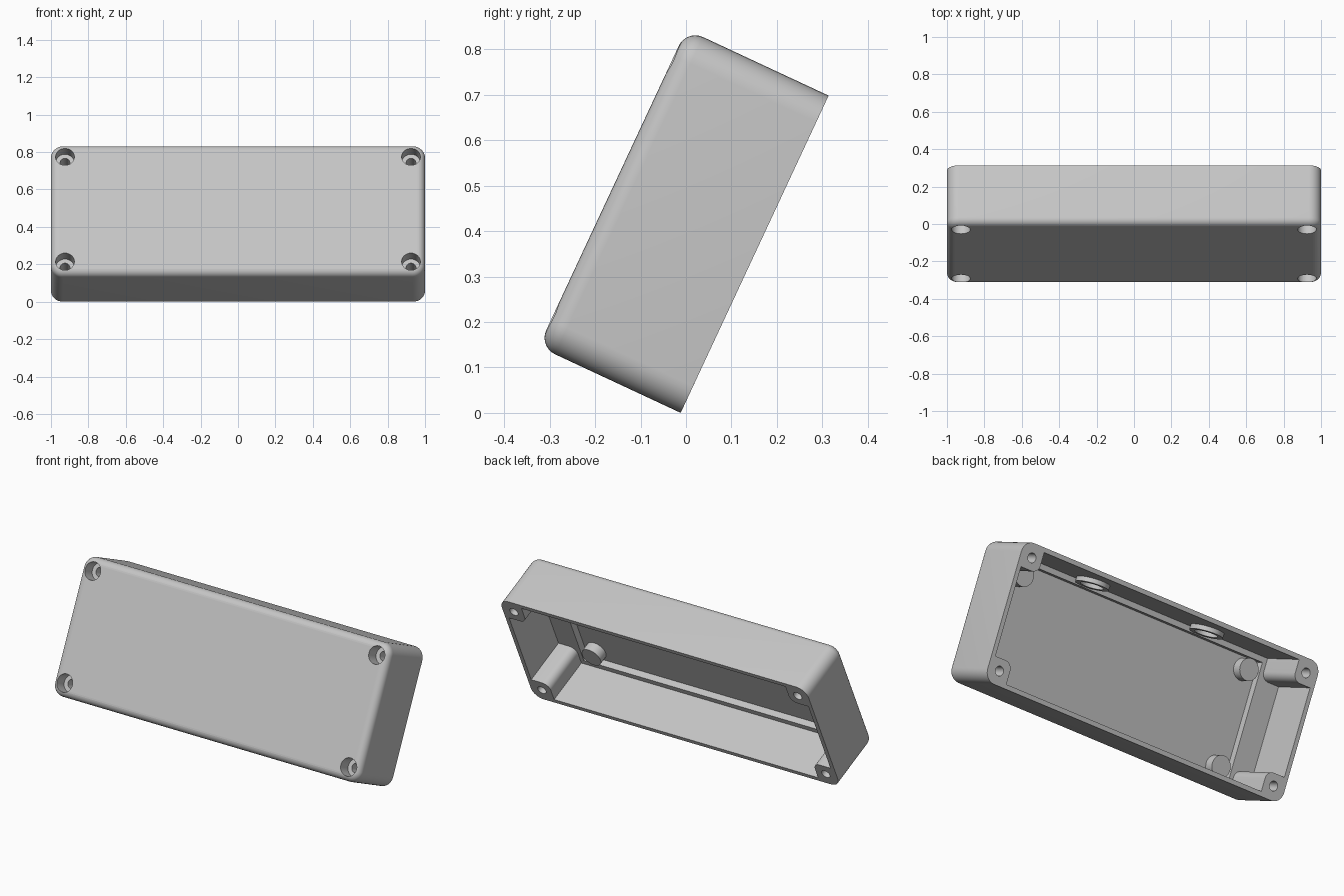
import bpy, bmesh, math
from mathutils import Matrix, Vector

old = bpy.data.objects.get("Cube")
if old:
    bpy.data.objects.remove(old, do_unlink=True)

# Case frame: X width, Y height, Z depth from open rim (0) to closed face (DEPTH)
HX, HY, DEPTH = 1.0, 0.385, 0.345
IX, IY = 0.975, 0.36
SX, SY = 0.925, 0.309
BOSS = 0.065
LEDGE, FLOOR = 0.28, 0.32
TILT = Matrix.Translation((0, 0.151, 0.349)) @ Matrix.Rotation(math.radians(65), 4, 'X')

grey = bpy.data.materials.new("light_grey")
grey.use_nodes = True
COLOR = (0.56, 0.56, 0.56, 1)
grey.diffuse_color = COLOR
grey.node_tree.nodes["Principled BSDF"].inputs["Base Color"].default_value = COLOR


def make(name, bm):
    bmesh.ops.recalc_face_normals(bm, faces=bm.faces)
    mesh = bpy.data.meshes.new(name)
    bm.to_mesh(mesh)
    bm.free()
    mesh.materials.append(grey)
    obj = bpy.data.objects.new(name, mesh)
    bpy.context.collection.objects.link(obj)
    return obj


def prism(name, outline, z0, z1, bevel=0):
    bm = bmesh.new()
    base = bm.faces.new([bm.verts.new((x, y, z0)) for x, y in outline])
    ext = bmesh.ops.extrude_face_region(bm, geom=[base], use_keep_orig=True)
    top = [v for v in ext["geom"] if isinstance(v, bmesh.types.BMVert)]
    bmesh.ops.translate(bm, verts=top, vec=(0, 0, z1 - z0))
    if bevel:
        edges = [e for e in bm.edges if all(v in top for v in e.verts)]
        bmesh.ops.bevel(bm, geom=edges, offset=bevel, segments=7, profile=0.5,
                        affect='EDGES', clamp_overlap=True)
    return make(name, bm)


def arc(cx, cy, r, a0, a1, n=8):
    angles = [math.radians(a0 + (a1 - a0) * i / n) for i in range(n + 1)]
    return [(cx + r * math.cos(a), cy + r * math.sin(a)) for a in angles]


def rounded_rect(hx, hy, r):
    pts = []
    for k, (sx, sy) in enumerate([(1, 1), (-1, 1), (-1, -1), (1, -1)]):
        pts += arc(sx * (hx - r), sy * (hy - r), r, 90 * k, 90 * k + 90)
    return pts


def cylinder(name, x, y, r, z0, z1):
    return prism(name, arc(x, y, r, 0, 360, 40)[:-1], z0, z1)


def cavity_outline():
    # inner rectangle with a rounded notch left solid at each screw corner
    bx, by, r = SX - BOSS, SY - BOSS, 0.045
    corner = [(IX, by)] + arc(bx + r, by + r, r, 270, 180) + [(bx, IY)]
    pts = []
    for sx, sy in [(1, 1), (-1, 1), (-1, -1), (1, -1)]:
        part = [(sx * x, sy * y) for x, y in corner]
        pts += part if sx * sy > 0 else part[::-1]
    return pts


def boolean(target, tool, operation='DIFFERENCE'):
    mod = target.modifiers.new("cut", 'BOOLEAN')
    mod.operation, mod.solver, mod.object = operation, 'EXACT', tool
    bpy.context.view_layer.update()
    dg = bpy.context.evaluated_depsgraph_get()
    mesh = bpy.data.meshes.new_from_object(target.evaluated_get(dg))
    target.modifiers.clear()
    target.data = mesh
    bpy.data.objects.remove(tool, do_unlink=True)


def finish(obj):
    obj.data.transform(TILT)
    bpy.ops.object.select_all(action='DESELECT')
    obj.select_set(True)
    bpy.context.view_layer.objects.active = obj
    bpy.ops.object.shade_smooth_by_angle(angle=math.radians(30))


# Case shell: rounded tray with a hollow and a shallow stepped floor
case = prism("case_shell", rounded_rect(HX, HY, 0.065), 0, DEPTH, bevel=0.04)
boolean(case, prism("cavity_cutter", cavity_outline(), -0.1, LEDGE))
boolean(case, prism("floor_cutter", [(-0.836, -0.33), (0.836, -0.33), (0.836, 0.33), (-0.836, 0.33)],
                    LEDGE - 0.05, FLOOR))

# Screw holes with wide recesses on the closed face
for sx in (-1, 1):
    for sy in (-1, 1):
        boolean(case, cylinder("screw_cutter", sx * SX, sy * SY, 0.026, -0.1, DEPTH + 0.1))
        boolean(case, cylinder("recess_cutter", sx * SX, sy * SY, 0.05, DEPTH - 0.076, DEPTH + 0.1))
finish(case)

# Round standoffs on the floor
for sx, side in ((1, "left"), (-1, "right")):
    for sy, level in ((1, "upper"), (-1, "lower")):
        finish(cylinder(f"standoff_{level}_{side}", sx * 0.758, sy * 0.265, 0.06, 0.265, FLOOR + 0.005))

# Ring pads on the inside of the upper wall
for sx, side in ((1, "left"), (-1, "right")):
    pad = cylinder(f"wall_ring_{side}", 0, 0, 0.09, 0, 0.035)
    boolean(pad, cylinder("ring_cutter", 0, 0, 0.062, -0.1, 0.1))
    pad.data.transform(Matrix.Translation((sx * 0.385, IY + 0.01, 0.19)) @ Matrix.Rotation(math.pi / 2, 4, 'X'))
    finish(pad)
